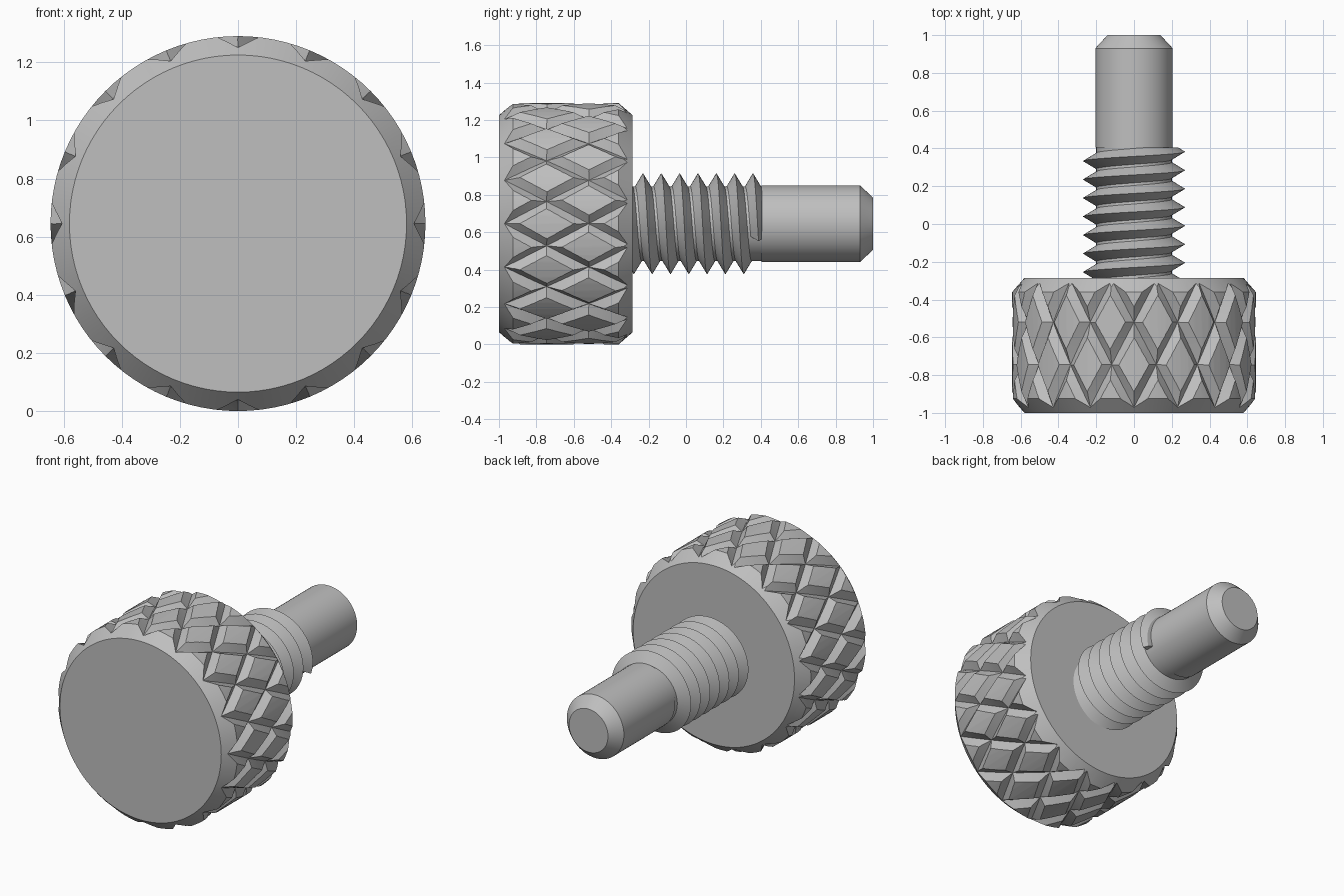
import bpy, bmesh
from math import sin, cos, pi, radians
from mathutils import Matrix

if "Cube" in bpy.data.objects:
    bpy.data.objects.remove(bpy.data.objects["Cube"], do_unlink=True)

AXIS_Z = 0.645          # height of the screw axis, which runs along y
HEAD_R = 0.645
GROOVES = 16

steel = bpy.data.materials.new("plain_grey_steel")
steel.use_nodes = True
grey = (0.52, 0.52, 0.52, 1)
steel.diffuse_color = grey
steel.node_tree.nodes["Principled BSDF"].inputs["Base Color"].default_value = grey


def polar(r, angle, y):
    """Point at an angle around the axis, measured from the top."""
    return (r * sin(angle), y, r * cos(angle))


def finish(bm, name):
    bmesh.ops.recalc_face_normals(bm, faces=bm.faces)
    mesh = bpy.data.meshes.new(name)
    bm.to_mesh(mesh)
    bm.free()
    mesh.materials.append(steel)
    obj = bpy.data.objects.new(name, mesh)
    obj.location.z = AXIS_Z
    bpy.context.collection.objects.link(obj)
    return obj


def lathe(name, profile, steps):
    """Closed solid turned from (radius, y) points."""
    bm = bmesh.new()
    rings = [[bm.verts.new(polar(r, 2 * pi * i / steps, y)) for i in range(steps)]
             for r, y in profile]
    for a, b in zip(rings, rings[1:]):
        for i in range(steps):
            j = (i + 1) % steps
            bm.faces.new((a[i], a[j], b[j], b[i]))
    bm.faces.new(rings[0])
    bm.faces.new(rings[-1])
    return finish(bm, name)


def sweep_helix(bm, section, start, turn, y0, y1, steps):
    """Sweep a (radius, angle offset, y offset) section along a helix."""
    rings = []
    for i in range(steps + 1):
        t = i / steps
        rings.append([bm.verts.new(polar(r, start + turn * t + da, y0 + (y1 - y0) * t + dy))
                      for r, da, dy in section])
    n = len(section)
    for a, b in zip(rings, rings[1:]):
        for i in range(n):
            j = (i + 1) % n
            bm.faces.new((a[i], a[j], b[j], b[i]))
    bm.faces.new(rings[0])
    bm.faces.new(rings[-1])


def smooth(obj, angle):
    bpy.ops.object.select_all(action="DESELECT")
    obj.select_set(True)
    bpy.context.view_layer.objects.active = obj
    bpy.ops.object.shade_smooth_by_angle(angle=radians(angle))


# Head with chamfered rims
head = lathe("knurled_head", [(0.58, -1), (HEAD_R, -0.925),
                              (HEAD_R, -0.36), (0.58, -0.285)], 96)

# Diamond knurling: V grooves wound both ways
groove = [(0.605, 0, 0), (0.68, 0.124, 0), (0.68, -0.124, 0)]
rate = 2 * pi / GROOVES / 0.45
y0, y1, crossing = -1.06, -0.22, -0.97
for side in (1, -1):
    bm = bmesh.new()
    for k in range(GROOVES):
        start = 2 * pi * k / GROOVES + side * rate * (y0 - crossing)
        sweep_helix(bm, groove, start, side * rate * (y1 - y0), y0, y1, 20)
    cutter = finish(bm, "groove_cutter")
    cutter.hide_render = True
    bpy.context.view_layer.objects.active = head
    cut = head.modifiers.new("grooves", "BOOLEAN")
    cut.operation = "DIFFERENCE"
    cut.solver = "EXACT"
    cut.object = cutter
    bpy.ops.object.modifier_apply(modifier=cut.name)
    bpy.data.objects.remove(cutter, do_unlink=True)
smooth(head, 20)

# Shank with a plain, chamfered tip
shank = lathe("shank", [(0.2, -0.32), (0.2, 0.405), (0.205, 0.405),
                        (0.205, 0.93), (0.14, 1)], 64)
smooth(shank, 30)

# Right-handed V thread, trimmed flush at the end of the threaded length
pitch, crest_y = 0.098, -0.23
first, last = -0.36, 0.388
bm = bmesh.new()
sweep_helix(bm, [(0.27, 0, 0), (0.19, 0, 0.048), (0.19, 0, -0.048)],
            2 * pi * (first - crest_y) / pitch, 2 * pi * (last - first) / pitch,
            first, last, 360)
bmesh.ops.bisect_plane(bm, geom=bm.verts[:] + bm.edges[:] + bm.faces[:],
                       plane_co=(0, 0.405, 0), plane_no=(0, 1, 0), clear_outer=True)
bmesh.ops.holes_fill(bm, edges=[e for e in bm.edges if e.is_boundary])
thread = finish(bm, "thread")
smooth(thread, 30)
